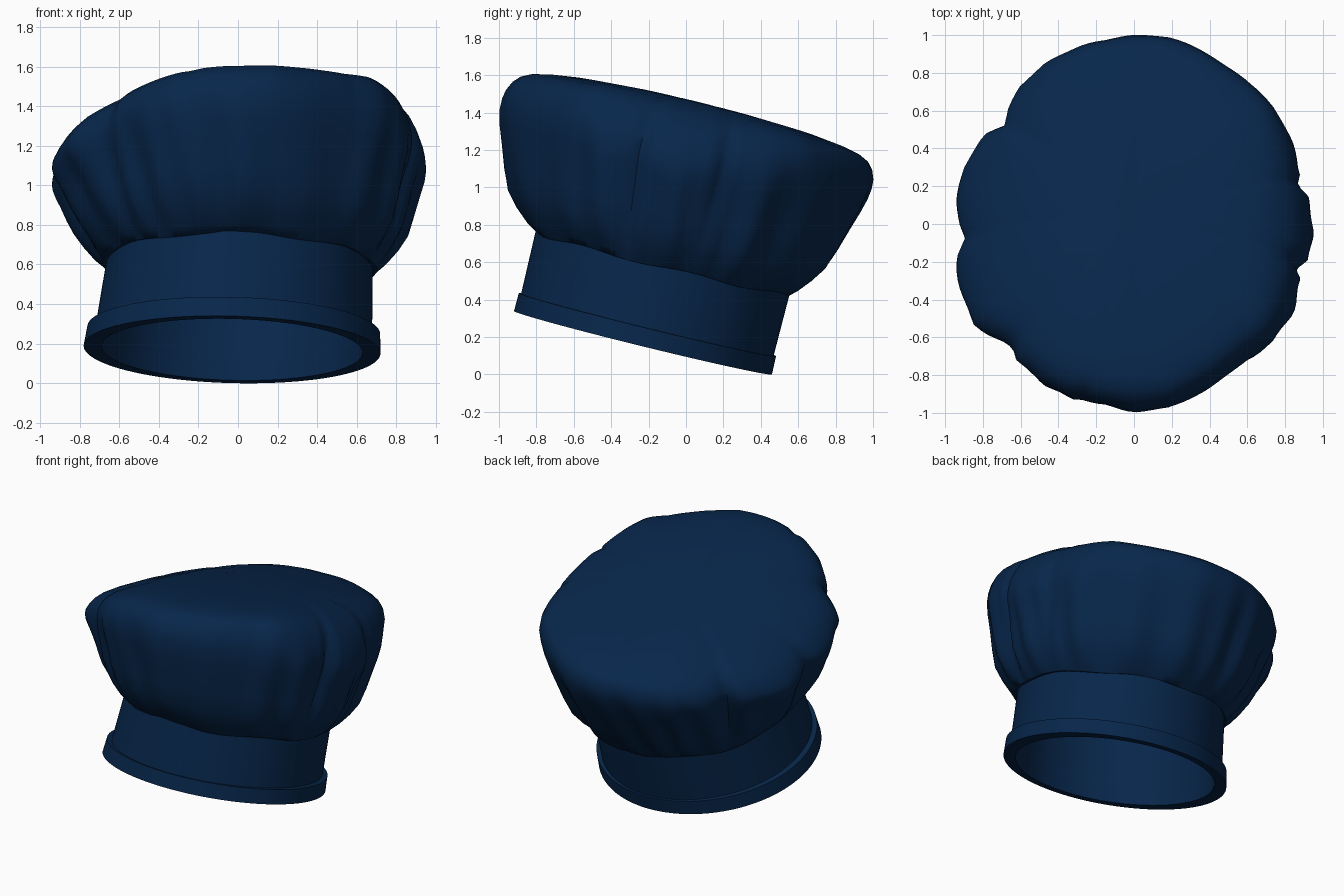
import bpy, bmesh
from math import sin, cos, exp, radians, tau, degrees
from mathutils import Matrix, Vector

cube = bpy.data.objects.get("Cube")
if cube:
    bpy.data.objects.remove(cube, do_unlink=True)

# Single navy cloth colour
navy = bpy.data.materials.new("navy_cloth")
navy.use_nodes = True
colour = (0.0022, 0.0195, 0.07, 1)
navy.diffuse_color = colour
shader = navy.node_tree.nodes["Principled BSDF"]
shader.inputs["Base Color"].default_value = colour
shader.inputs["Roughness"].default_value = 0.9

# The whole hat leans backward and slightly sideways
LEAN = (Matrix.Translation((-0.03, -0.23, 0.17))
        @ Matrix.Rotation(radians(-13.8), 4, 'X')
        @ Matrix.Rotation(radians(1.5), 4, 'Y'))
SEGMENTS = 144


def loft(name, rows, point, pole=None, loop=False, sharp=35):
    """Skin closed rings, each ring given by point(row, angle)."""
    bm = bmesh.new()
    rings = [[bm.verts.new(point(row, tau * i / SEGMENTS)) for i in range(SEGMENTS)]
             for row in rows]
    pairs = list(zip(rings, rings[1:]))
    if loop:
        pairs.append((rings[-1], rings[0]))
    for low, high in pairs:
        for i in range(SEGMENTS):
            j = (i + 1) % SEGMENTS
            bm.faces.new((low[i], low[j], high[j], high[i]))
    if pole:
        tip = bm.verts.new(pole)
        for i in range(SEGMENTS):
            bm.faces.new((rings[-1][i], rings[-1][(i + 1) % SEGMENTS], tip))
    bmesh.ops.recalc_face_normals(bm, faces=bm.faces)
    mesh = bpy.data.meshes.new(name)
    bm.to_mesh(mesh)
    bm.free()
    mesh.materials.append(navy)
    obj = bpy.data.objects.new(name, mesh)
    bpy.context.collection.objects.link(obj)
    obj.matrix_world = LEAN
    bpy.ops.object.select_all(action='DESELECT')
    obj.select_set(True)
    bpy.context.view_layer.objects.active = obj
    bpy.ops.object.shade_smooth_by_angle(angle=radians(sharp))
    return obj


def oval(row, angle):
    """Elliptical ring whose centre drifts to the left as it rises."""
    rx, ry, height = row
    return Vector((rx * cos(angle) + 0.06 * height, ry * sin(angle), height))


# Head band: outer wall and inner wall
loft("head_band", [(0.70, 0.695, 0.09), (0.67, 0.70, 0.48),
                   (0.645, 0.67, 0.48), (0.66, 0.65, 0.09)], oval, loop=True)

# Thick hem around the opening
loft("hem", [(0.66, 0.65, 0), (0.75, 0.71, 0),
             (0.74, 0.708, 0.1), (0.66, 0.65, 0.1)], oval, loop=True)

# Puffed crown outline in percent, every ten degrees from the hat's left side
OUTLINE = [94, 94, 92, 94, 95, 94, 95, 97, 99, 99, 98, 98, 98, 96, 91, 95, 97, 96,
           93, 96, 98, 99, 93, 95, 97, 98, 98, 99, 99, 96, 94, 93, 96, 95, 93, 94]
# Deep creases: angle and depth
CREASES = [(14, 0.045), (143, 0.04), (183, 0.03), (224, 0.03), (253, 0.02), (346, 0.06)]


def outline(angle):
    deg = degrees(angle)
    k, f = divmod(deg / 10, 1)
    a, b = OUTLINE[int(k) % 36], OUTLINE[(int(k) + 1) % 36]
    radius = (a + (b - a) * f) / 100
    return radius - sum(d * exp(-((deg - c) / 2.5) ** 2) for c, d in CREASES)


def sag(x):
    """The crown slumps toward its right side and rolls over on its left."""
    if x < 0:
        return 0.3 * x * x
    return 1.7 * max(0, x - 0.62) ** 2 - 0.07 * x


def puff(row, angle):
    height, spread, scale, fold = row
    # Pleats slant a little as they rise
    turn = angle + 0.12 * (height - 0.44)
    wave = sin(21 * turn + 2.5 * sin(3 * turn)) + 0.6 * sin(13 * turn + 1)
    radius = (0.69 + (outline(angle) - 0.69) * spread) * scale + fold * wave
    lift = min(1, max(0, (height - 0.6) / 0.6))
    # The left front rolls inward above its widest point
    radius *= 1 - 0.035 * max(0, cos(angle + 0.7)) * max(0, height - 1) / 0.2 * scale
    x, y = radius * cos(angle), radius * sin(angle) * (1 + 0.03 * spread)
    ripple = 0.008 * sin(7 * angle) * (1 - min(1, spread * 2))
    return Vector((x + 0.027 * (1 - 0.5 * lift), y - 0.03 * min(1, spread),
                   height - lift * sag(x) + ripple))


# Height, spread from band to full outline, scale, pleat strength
crown_rows = [(0.44, 0, 0.97, 0), (0.435, 0, 1.01, 0.002), (0.47, 0.16, 1, 0.007),
              (0.54, 0.36, 1, 0.012), (0.62, 0.54, 1, 0.015), (0.73, 0.67, 1, 0.015),
              (0.85, 0.79, 1, 0.013), (0.95, 0.9, 1, 0.01), (1.03, 0.97, 1, 0.007),
              (1.09, 1, 1, 0.004), (1.14, 1, 0.998, 0.002), (1.19, 1, 0.98, 0.001),
              (1.225, 1, 0.95, 0), (1.25, 1, 0.9, 0), (1.27, 1, 0.81, 0),
              (1.29, 1, 0.66, 0), (1.303, 1, 0.45, 0), (1.31, 1, 0.22, 0)]
loft("puffed_crown", crown_rows, puff, pole=(0, -0.03, 1.312), sharp=50)
